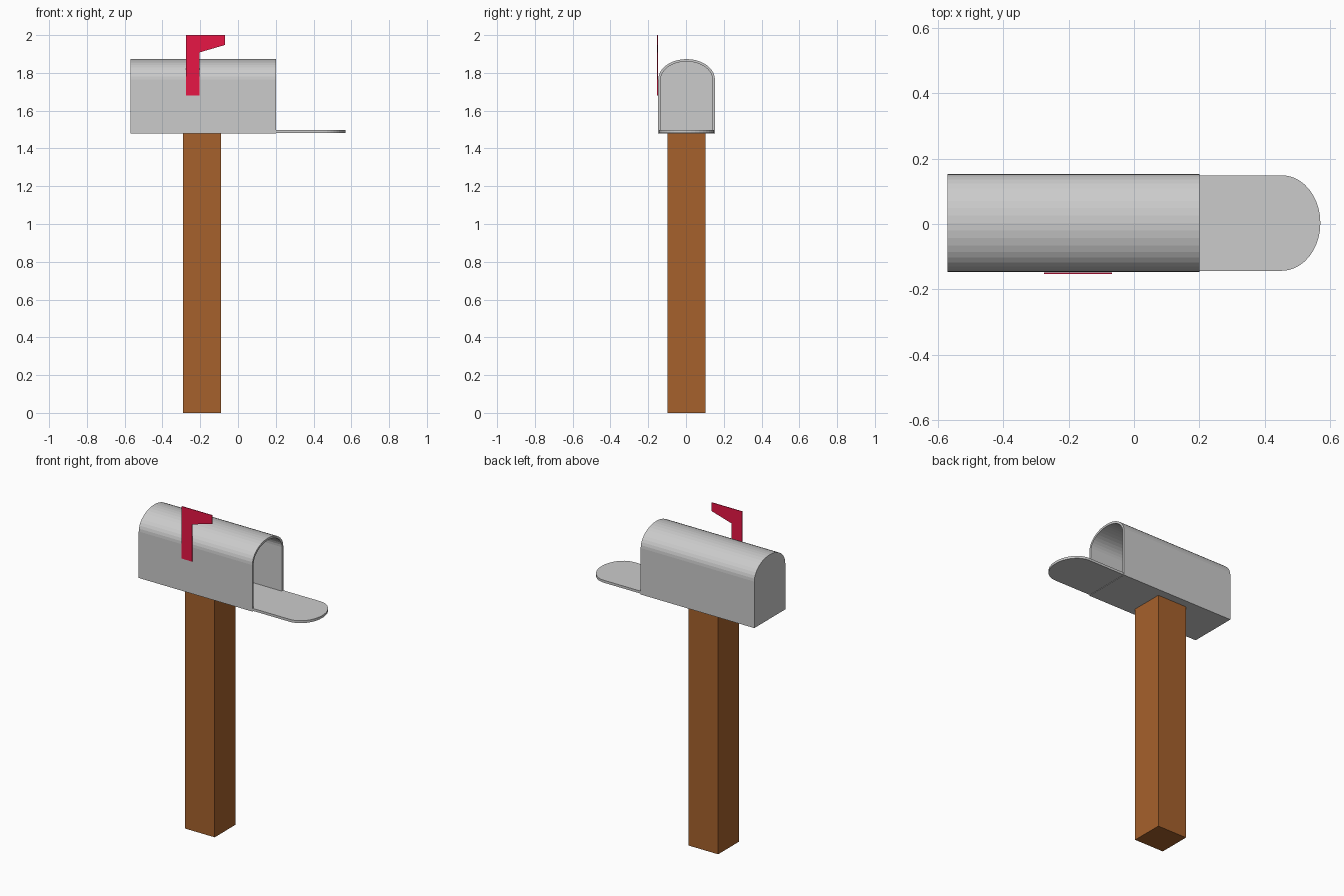
import bpy, bmesh, math

if "Cube" in bpy.data.objects:
    bpy.data.objects.remove(bpy.data.objects["Cube"])

CY = 0.003  # side-to-side centre of box, door and post


def material(name, rgb):
    m = bpy.data.materials.new(name)
    m.diffuse_color = (*rgb, 1)
    m.use_nodes = True
    m.node_tree.nodes["Principled BSDF"].inputs["Base Color"].default_value = m.diffuse_color
    return m


def add_object(name, bm, mat=None):
    bmesh.ops.recalc_face_normals(bm, faces=bm.faces)
    me = bpy.data.meshes.new(name)
    bm.to_mesh(me)
    bm.free()
    ob = bpy.data.objects.new(name, me)
    bpy.context.collection.objects.link(ob)
    if mat:
        me.materials.append(mat)
    return ob


def arch(half_width, base, spring, top, n=20):
    """Outline with a flat base, straight sides and an elliptical top."""
    pts = [(-half_width, base), (half_width, base)]
    for i in range(n + 1):
        a = math.pi * i / n
        pts.append((half_width * math.cos(a), spring + (top - spring) * math.sin(a)))
    return pts


def prism(name, points, offset, mat=None):
    """Solid made by pushing a flat outline along an offset."""
    bm = bmesh.new()
    face = bm.faces.new([bm.verts.new(p) for p in points])
    ext = bmesh.ops.extrude_face_region(bm, geom=[face], use_keep_orig=True)
    verts = [v for v in ext["geom"] if isinstance(v, bmesh.types.BMVert)]
    bmesh.ops.translate(bm, verts=verts, vec=offset)
    return add_object(name, bm, mat)


brown = material("wood", (0.38, 0.12, 0.025))
red = material("red_paint", (0.8, 0.008, 0.06))

# Post
prism("post", [(x, y + CY, 0) for x, y in
               ((-0.29, -0.1), (-0.09, -0.1), (-0.09, 0.1), (-0.29, 0.1))],
      (0, 0, 1.48), brown)

# Hollow box: outer shell, front rim, inner shell and closed back
outer = arch(0.15, 1.48, 1.765, 1.873)
inner = arch(0.137, 1.495, 1.765, 1.86)
bm = bmesh.new()
rings = [[bm.verts.new((x, y + CY, z)) for y, z in prof]
         for x, prof in ((-0.57, outer), (0.2, outer), (0.2, inner), (-0.557, inner))]
for a, b in zip(rings, rings[1:]):
    for i in range(len(a)):
        j = (i + 1) % len(a)
        bm.faces.new((a[i], a[j], b[j], b[i]))
bm.faces.new(rings[0])
bm.faces.new(rings[-1])
add_object("mailbox_body", bm)

# Open door, lying flat
prism("door", [(x, y + CY, 1.483) for y, x in arch(0.146, 0.2, 0.452, 0.57)],
      (0, 0, 0.015))

# Raised signal flag
flag = [(-0.275, 1.68), (-0.205, 1.68), (-0.205, 1.908),
        (-0.068, 1.948), (-0.068, 2.0), (-0.275, 2.0)]
prism("signal_flag", [(x, -0.153, z) for x, z in flag], (0, 0.004, 0), red)
